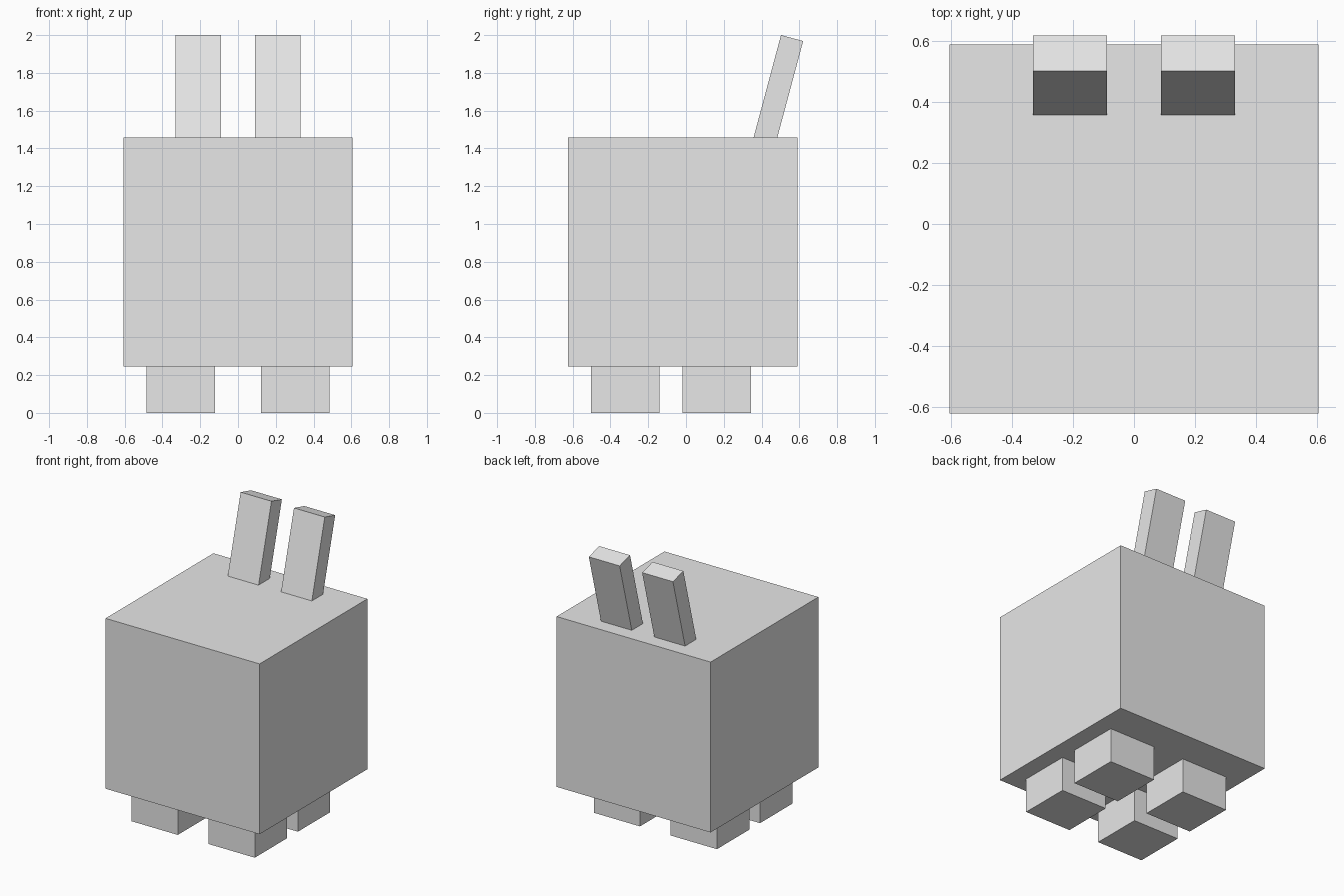
import bpy, math
from mathutils import Matrix, Vector

if "Cube" in bpy.data.objects:
    bpy.data.objects.remove(bpy.data.objects["Cube"])

grey = bpy.data.materials.new("plain grey")
grey.diffuse_color = (0.8, 0.8, 0.8, 1.0)
grey.use_nodes = True
grey.node_tree.nodes["Principled BSDF"].inputs["Base Color"].default_value = grey.diffuse_color


def box(name, center, size, tilt=0.0):
    """Box of the given size, tilted about the x axis."""
    bpy.ops.mesh.primitive_cube_add(size=1)
    ob = bpy.context.object
    ob.name = name
    ob.data.transform(Matrix.Translation(Vector(center))
                      @ Matrix.Rotation(tilt, 4, 'X')
                      @ Matrix.Diagonal((*size, 1)))
    ob.data.materials.append(grey)
    return ob


U = 0.1213  # modelling unit: body is 10 units wide
LEG_H = 0.245

# Cubic body
box("body", (0, -0.017, LEG_H + 5 * U), (10 * U, 10 * U, 10 * U))

# Tilted ears, with their lower ends sunk into the body
tilt = math.radians(15)
ear_size = (2 * U, U, 5 * U)
up = Vector((0, math.sin(tilt), math.cos(tilt)))
back = Vector((0, math.cos(tilt), -math.sin(tilt)))
top_front = Vector((0, 0.503, 2.0))
ear_center = top_front + back * (U / 2) - up * (2.5 * U)

for side, s in (("left", -1), ("right", 1)):
    box(f"{side}_ear", (s * 0.21, ear_center.y, ear_center.z), ear_size, -tilt)
    # Stubby legs
    for place, y in (("front", -0.322), ("back", 0.163)):
        box(f"{place}_{side}_leg", (s * 2.5 * U, y, LEG_H / 2), (3 * U, 3 * U, LEG_H))
